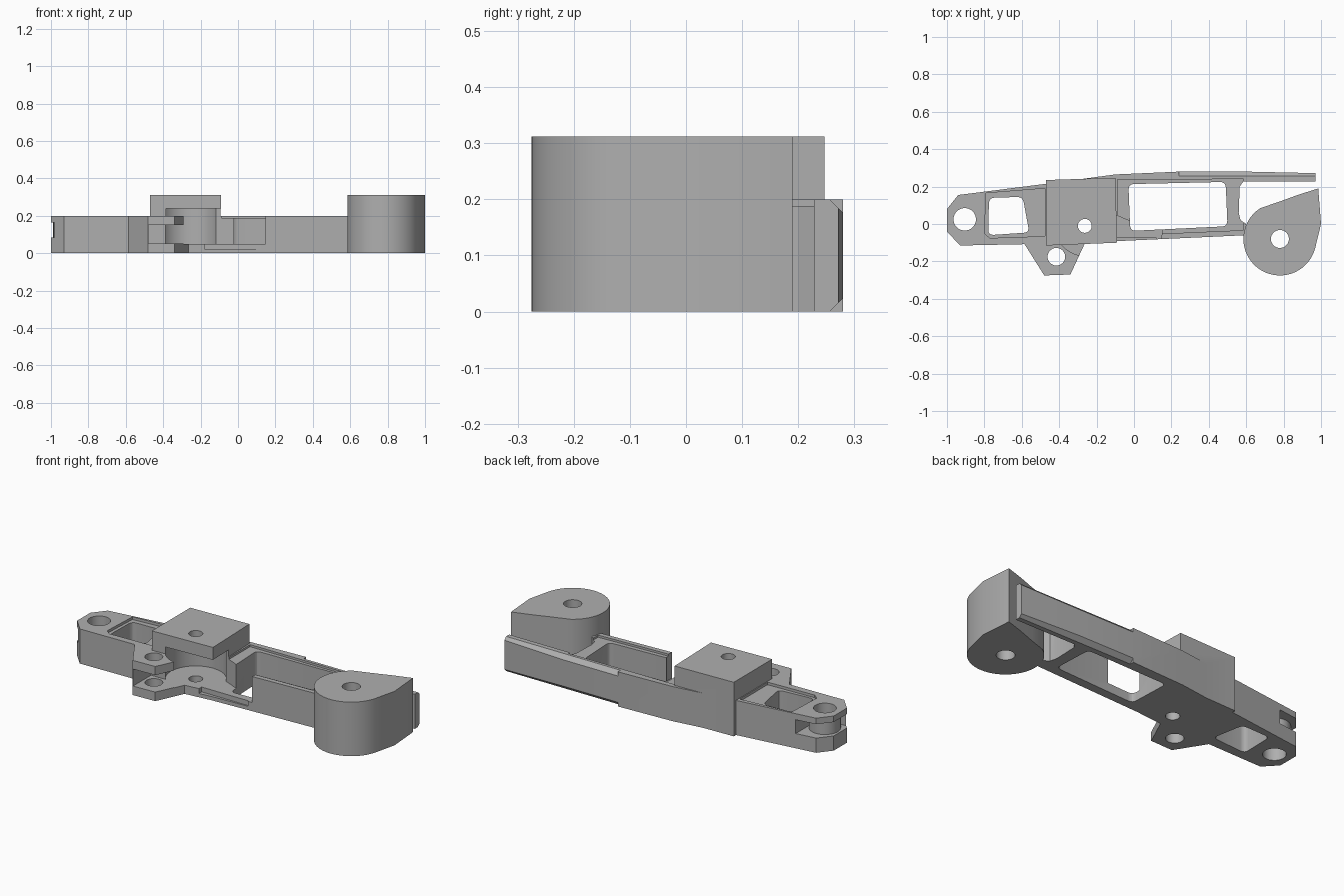
import bpy, bmesh, math

old = bpy.data.objects.get("Cube")
if old:
    bpy.data.objects.remove(old)

grey = bpy.data.materials.new("matte grey")
grey.use_nodes = True
grey.diffuse_color = (0.43, 0.43, 0.43, 1)
grey.node_tree.nodes["Principled BSDF"].inputs["Base Color"].default_value = (0.43, 0.43, 0.43, 1)


def prism(name, pts, z0, z1):
    """Extrude a plan outline between two heights."""
    bm = bmesh.new()
    face = bm.faces.new([bm.verts.new((x, y, z0)) for x, y in pts])
    ext = bmesh.ops.extrude_face_region(bm, geom=[face])
    for v in ext["geom"]:
        if isinstance(v, bmesh.types.BMVert):
            v.co.z = z1
    bmesh.ops.recalc_face_normals(bm, faces=bm.faces)
    mesh = bpy.data.meshes.new(name)
    bm.to_mesh(mesh)
    bm.free()
    mesh.materials.append(grey)
    ob = bpy.data.objects.new(name, mesh)
    bpy.context.collection.objects.link(ob)
    return ob


def rect(x0, x1, y0, y1):
    return [(x0, y0), (x1, y0), (x1, y1), (x0, y1)]


def arc(cx, cy, r, a0=0, a1=360, n=48):
    full = a1 - a0 == 360
    steps = n if full else n + 1
    return [(cx + r * math.cos(math.radians(a0 + (a1 - a0) * i / n)),
             cy + r * math.sin(math.radians(a0 + (a1 - a0) * i / n))) for i in range(steps)]


def rounded(pts, d=0.03):
    """Round the corners of an outline with short curves."""
    out = []
    for i, (x, y) in enumerate(pts):
        ends = []
        for qx, qy in (pts[i - 1], pts[(i + 1) % len(pts)]):
            k = d / math.hypot(qx - x, qy - y)
            ends.append((x + (qx - x) * k, y + (qy - y) * k))
        (ax, ay), (bx, by) = ends
        for t in (0, 0.25, 0.5, 0.75, 1):
            u = 1 - t
            out.append((u * u * ax + 2 * u * t * x + t * t * bx,
                        u * u * ay + 2 * u * t * y + t * t * by))
    return out


def combine(ob, other, op="DIFFERENCE"):
    mod = ob.modifiers.new("join", "BOOLEAN")
    mod.operation = op
    mod.solver = "EXACT"
    mod.object = other
    bpy.context.view_layer.objects.active = ob
    bpy.ops.object.modifier_apply(modifier=mod.name)
    bpy.data.objects.remove(other)


def cut(ob, pts, z0, z1):
    combine(ob, prism("cutter", pts, z0, z1))


def finish(ob):
    bpy.ops.object.select_all(action="DESELECT")
    ob.select_set(True)
    bpy.context.view_layer.objects.active = ob
    bpy.ops.object.shade_smooth_by_angle(angle=math.radians(25))


# Long arm frame with its rear rail and front lug
frame = prism("arm_frame", [
    (-1, -0.04), (-0.93, -0.115), (-0.585, -0.108), (-0.48, -0.275), (-0.34, -0.27),
    (-0.265, -0.108), (-0.1, -0.092), (0.6, -0.06), (0.6, 0.0), (0.57, 0.02),
    (0.56, 0.06), (0.565, 0.2), (0.585, 0.228), (0.97, 0.228), (0.97, 0.272),
    (0.6, 0.28), (0.24, 0.28), (-0.1, 0.265), (-0.47, 0.215), (-0.94, 0.155), (-1, 0.08)], 0, 0.2)

# Raised block over the pivot pocket
block = prism("pivot_block", [(-0.47, -0.115), (-0.09, -0.1), (-0.1, 0.247), (-0.47, 0.235)], 0.0, 0.312)
cut(block, rect(-0.6, 0, -0.3, 0.2), -0.1, 0.19)
combine(frame, block, "UNION")

# Windows through the frame, each with a shallow rebate on top
left_window = [(-0.78, -0.06), (-0.56, -0.045), (-0.595, 0.145), (-0.775, 0.14)]
right_window = [(-0.02, -0.037), (0.5, -0.012), (0.49, 0.225), (-0.03, 0.213)]
for pts in (left_window, right_window):
    cut(frame, rounded(pts), -0.1, 0.4)
cut(frame, [(-0.8, -0.05), (-0.77, -0.075), (-0.475, -0.065), (-0.475, 0.19), (-0.79, 0.165)], 0.185, 0.3)
cut(frame, [(-0.089, -0.062), (0.585, -0.033), (0.585, 0.24), (-0.089, 0.237)], 0.188, 0.3)

# Pivot pocket opening to the front and towards the right window
px, py = -0.263, -0.01
cut(frame, arc(px, py, 0.16), 0.05, 0.24)
cut(frame, [(px, -0.2), (0.0, -0.2), (0.14, -0.2), (0.15, -0.03), (-0.01, 0.01), (px, 0.12)], 0.05, 0.24)
cut(frame, rect(-0.18, 0.12, -0.15, -0.075), 0.022, 0.06)

# Slots for the two forked ends
cut(frame, rect(-0.478, -0.2, -0.4, -0.11), 0.052, 0.15)
cut(frame, [(-1.1, -0.06), (-0.92, -0.06), (-0.82, 0.03), (-0.82, 0.3), (-1.1, 0.3)], 0.085, 0.165)
combine(frame, prism("end_spool", arc(-0.905, 0.025, 0.083), 0.07, 0.18), "UNION")

# Bored holes
for x, y, r in ((-0.905, 0.025, 0.06), (-0.415, -0.175, 0.047), (px, py, 0.037)):
    cut(frame, arc(x, y, r), -0.1, 0.5)

# Bevelled rear rail edges
for z, s in ((0.2, 1), (0.0, -1)):
    bevel = prism("cutter", [(0, 0), (0.06, 0), (0, 0.06)], 0.24, 1.1)
    for v in bevel.data.vertices:
        a, b, along = v.co
        v.co = (along, 0.288 - a, z + s * 0.008 - s * b)
    bm = bmesh.new()
    bm.from_mesh(bevel.data)
    for v in bm.verts:
        v.co.y += 0.01
        v.co.z += s * 0.01
    bmesh.ops.recalc_face_normals(bm, faces=bm.faces)
    bm.to_mesh(bevel.data)
    bm.free()
    combine(frame, bevel)

# Teardrop drum at the far end
drum = prism("end_drum", arc(0.78, -0.08, 0.195, 122, 345) + [(1.0, 0.0), (0.985, 0.19), (0.88, 0.157), (0.77, 0.117)], 0, 0.312)
cut(drum, arc(0.78, -0.08, 0.048), -0.1, 0.5)

for part in (frame, drum):
    finish(part)
